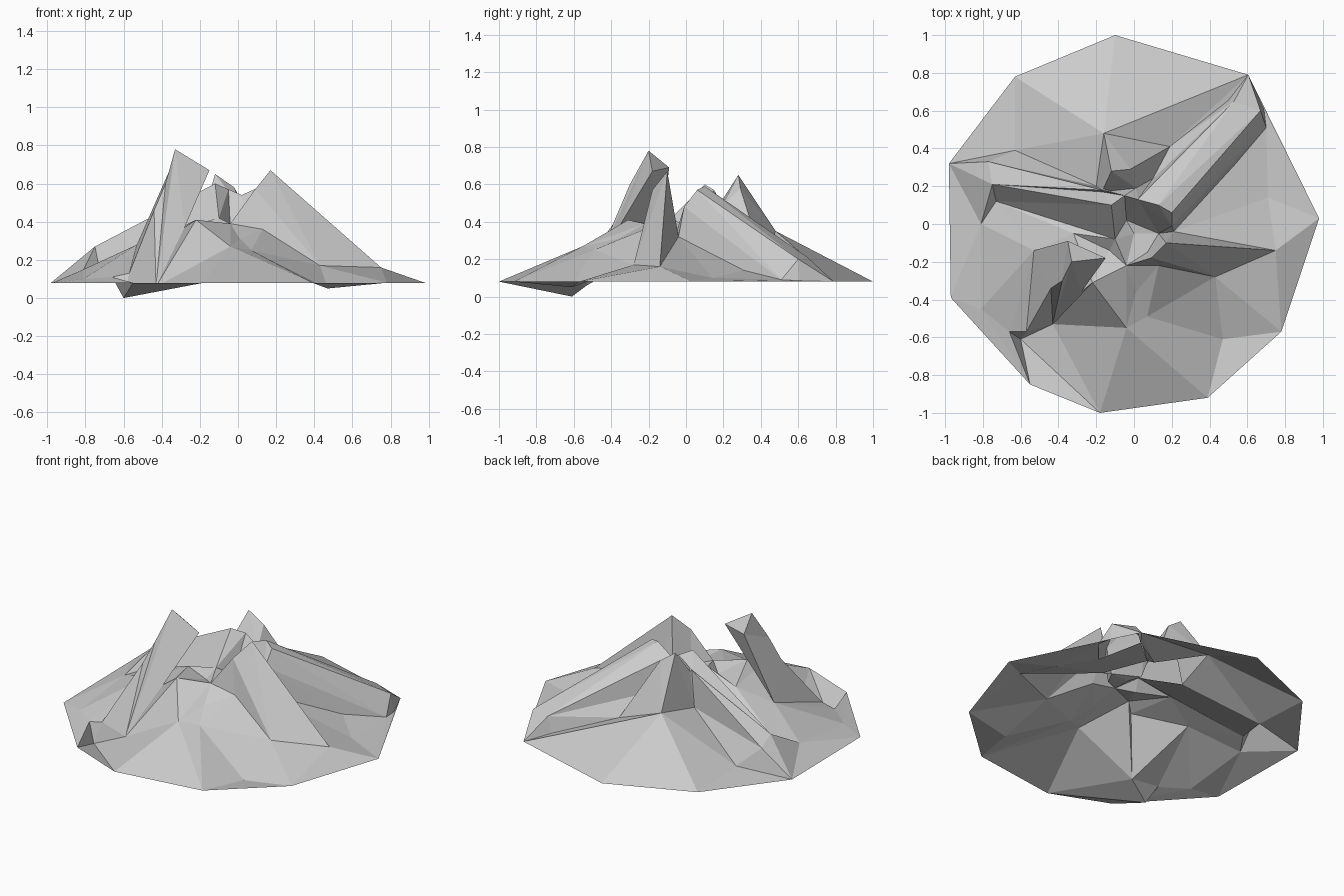
import bpy
import bmesh
from mathutils import Vector
from mathutils.geometry import delaunay_2d_cdt

if "Cube" in bpy.data.objects:
    bpy.data.objects.remove(bpy.data.objects["Cube"])

strips = []


def ridge(*pts):
    """Add a crease line that the terrain surface must follow."""
    strips.append(pts)


# outer foot of the mountain
foot = [(-.1, 1), (.605, .79), (.98, .03), (.78, -.57), (.39, -.92), (-.18, -1),
        (-.55, -.85), (-.97, -.39), (-.98, .32), (-.63, .78)]
ridge(*[(x, y, .08) for x, y in foot + foot[:1]])

# crater floor and low points on the slopes
for p in [(0, -.05, .35), (.07, -.15, .36), (.13, -.05, .35), (-.13, -.14, .36),
          (-.32, -.05, .36), (-.04, .02, .36), (.47, -.61, .05), (.71, .14, .1),
          (.1, .24, .32)]:
    ridge(p)

# base line of the leaning front left crag
notch, toe, wedge = (-.22, -.31, .41), (-.6, -.61, 0), (-.66, -.57, .11)
side_a, foot_a, back_a = (-.28, -.36, .37), (-.43, -.53, .06), (-.53, -.14, .28)
ridge(side_a, foot_a, toe, wedge, back_a, side_a)
ridge(foot_a, back_a)
ridge((-.81, -.45, .1), toe, (-.55, -.85, .08), (-.81, -.45, .1))
ridge(toe, (-.18, -1, .08))

# small front buttress
top_f, nose = (-.04, -.22, .39), (-.04, -.55, .27)
ridge(notch, top_f, nose, (.07, -.49, .25), (.01, -.36, .31), top_f)
ridge(notch, nose, (-.18, -1, .08))
ridge(nose, foot_a)
ridge(notch, foot_a)
ridge((.07, -.49, .25), (.13, -.22, .36), top_f)

# right crag
peak_e, gully = (.17, -.1, .67), (.21, -.04, .32)
ridge(peak_e, (.75, -.14, .16), (.43, -.28, .17), (.09, -.18, .57), peak_e)
ridge(peak_e, gully, (.75, -.14, .16))
ridge((.13, -.22, .36), (.43, -.28, .17))

# long back right crag
end_b, low_b, rear_b = (.67, .6, .2), (.7, .51, .09), (.53, .31, .14)
ridge((.2, -.01, .48), (.2, .06, .57), (.13, .1, .59), (.02, .13, .54), (.2, -.01, .48))
ridge((.2, .06, .57), end_b, low_b, rear_b, gully)
ridge(end_b, (.688, .605, .085), low_b)
ridge((.13, .1, .59), end_b)
ridge((.02, .13, .54), (.53, .65, .21), end_b)
ridge((.2, -.01, .48), low_b)

# back peak with the ridge running down to the right
peak_c, saddle, crest, hollow = (-.12, .28, .65), (-.17, .17, .48), (-.16, .48, .35), (.19, .41, .2)
ridge(saddle, peak_c, crest, hollow, (-.02, .29, .58), peak_c)
ridge((-.02, .29, .58), (.01, .19, .48), saddle)
ridge((.01, .19, .48), hollow, (.605, .79, .08), crest)
ridge(hollow, (.5, .655, .11), (.605, .79, .08))
ridge(crest, (-.63, .78, .08))

# long left crag
tip, base_d, front_d = (-.12, .1, .6), (-.2, .2, .29), (-.1, -.08, .42)
ridge((-.98, .32, .08), (-.63, .39, .1), base_d, (-.05, .15, .57), tip,
      (-.75, .21, .27), (-.77, .33, .23), (-.98, .32, .08))
ridge((-.77, .33, .23), (-.05, .15, .57))
ridge(base_d, crest)
ridge((-.75, .21, .27), (-.73, .12, .17), front_d, tip)
ridge((-.75, .21, .27), (-.81, 0, .15), (-.73, .12, .17))
ridge(front_d, (-.05, .15, .57))

# join all crease lines into one faceted surface
verts, edges = [], []
for s in strips:
    ids = []
    for p in s:
        if p not in verts:
            verts.append(p)
        ids.append(verts.index(p))
    edges += list(zip(ids, ids[1:]))
co, _, tris, orig, _, _ = delaunay_2d_cdt(
    [Vector(p[:2]) for p in verts], edges, [], 0, 1e-5)


def height(i):
    if orig[i]:
        return verts[orig[i][0]][2]
    # crossing of two creases: take the height along the higher one
    best = 0
    for a, b in edges:
        pa, pb = Vector(verts[a]), Vector(verts[b])
        d = (pb - pa).xy
        t = (co[i] - pa.xy).dot(d) / max(d.length_squared, 1e-9)
        if 0 <= t <= 1 and (pa.xy + d * t - co[i]).length < 1e-3:
            best = max(best, pa.lerp(pb, t).z)
    return best


def add_object(name, points, faces, leaning=False):
    bm = bmesh.new()
    bv = [bm.verts.new(p) for p in points]
    for t in faces:
        f = bm.faces.new([bv[i] for i in t])
        f.normal_update()
        if f.normal.z < 0:
            f.normal_flip()
    if leaning:
        bmesh.ops.recalc_face_normals(bm, faces=bm.faces[:])
    mesh = bpy.data.meshes.new(name)
    bm.to_mesh(mesh)
    bm.free()
    bpy.context.collection.objects.link(bpy.data.objects.new(name, mesh))


# the front left crag is open at its base, so leave that patch out
socket = {verts.index(p) for p in (foot_a, toe, wedge, back_a)}
tris = [t for t in tris if not all(orig[i] and orig[i][0] in socket for i in t)]
add_object("crater_mountain", [(c.x, c.y, height(i)) for i, c in enumerate(co)], tris)

# front left crag leaning over the crater
add_object("leaning_front_crag",
           [(-.33, -.2, .78), (-.15, -.18, .67), side_a, foot_a, toe, wedge, back_a,
            (-.35, -.09, .69), (-.38, -.3, .6), (-.44, -.34, .46), (-.57, -.57, .13)],
           [(0, 1, 2), (0, 2, 3), (0, 3, 8), (8, 3, 9), (9, 3, 10), (10, 3, 4), (10, 4, 5),
            (0, 8, 7), (8, 9, 7), (7, 9, 6), (9, 10, 6), (10, 5, 6),
            (0, 7, 1), (1, 7, 6), (1, 6, 2)], leaning=True)

# slope that carries on underneath the other crags
add_object("slope_under_left_crag",
           [(-.63, .39, .1), base_d, front_d, (-.73, .12, .17)], [(0, 1, 2), (0, 2, 3)])
add_object("slope_under_back_crag",
           [gully, rear_b, (.5, .655, .11), (.1, .24, .32)], [(0, 1, 3), (1, 2, 3)])
